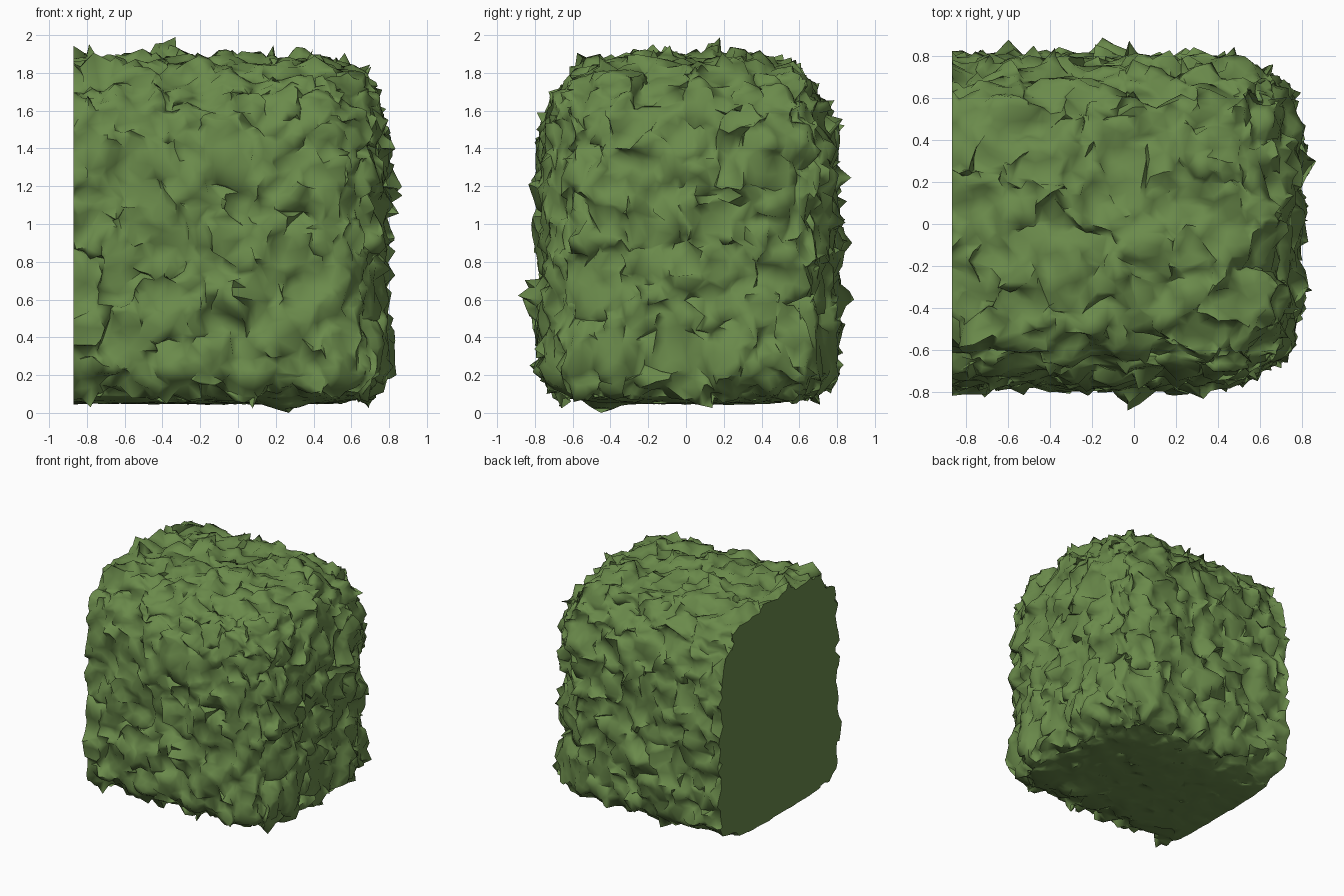
import bpy
import bmesh
import math
import random
from mathutils import Vector, noise

random.seed(7)

cube = bpy.data.objects.get("Cube")
if cube:
    bpy.data.objects.remove(cube, do_unlink=True)

# Leaf colour
LEAF = (0.145, 0.255, 0.07, 1.0)
leaf = bpy.data.materials.new("leaf_green")
leaf.use_nodes = True
leaf.diffuse_color = LEAF
leaf.node_tree.nodes["Principled BSDF"].inputs["Base Color"].default_value = LEAF

# Body limits, and the corner radius on the low and high side of each axis
LOW = Vector((-0.87, -0.755, 0.05))
HIGH = Vector((0.77, 0.775, 1.86))
ROUND_LOW = (0, 0.4, 0.18)
ROUND_HIGH = (0.36, 0.4, 0.5)

# Tufts that stand out furthest: top, front, back, end and underside
TUFTS = [(-0.33, 0.18, 1.99), (-0.03, -0.89, 0.62), (-0.6, 0.88, 0.9),
         (-0.15, 0.89, 0.6), (0.87, 0.3, 1.15), (0.27, -0.45, 0)]
TUFT_RADIUS = 0.14


def rounded(p):
    """Pull a point of the plain box onto the rounded hedge body."""
    core, offset = p.copy(), Vector()
    radius = Vector((1, 1, 1))
    for i in range(3):
        lo, hi = LOW[i] + ROUND_LOW[i], HIGH[i] - ROUND_HIGH[i]
        core[i] = min(max(p[i], lo), hi)
        radius[i] = ROUND_LOW[i] if p[i] < lo else ROUND_HIGH[i]
        offset[i] = (p[i] - core[i]) / radius[i]
    if offset.length < 0.001:
        return p
    offset.normalize()
    return core + Vector(o * r for o, r in zip(offset, radius))


# Dense box, open at the cut end
bm = bmesh.new()
bmesh.ops.create_cube(bm, size=2)
bmesh.ops.subdivide_edges(bm, edges=bm.edges[:], cuts=35, use_grid_fill=True)
cap = [f for f in bm.faces if all(v.co.x < -0.999 for v in f.verts)]
bmesh.ops.delete(bm, geom=cap, context='FACES')

# Round the box
for v in bm.verts:
    box = Vector(LOW[i] + (v.co[i] + 1) / 2 * (HIGH[i] - LOW[i]) for i in range(3))
    v.co = rounded(box)
bm.normal_update()

# Ruffle the foliage: broad lumps, small lumps, jitter and a few leaf tips
moved = {}
for v in bm.verts:
    shift = noise.noise_vector(v.co * 4.5) * 0.05 + noise.noise_vector(v.co * 10) * 0.07
    shift += Vector(random.gauss(0, 0.008) for _ in range(3))
    if random.random() < 0.03:
        shift += v.normal * random.uniform(0.02, 0.06)
    # The underside stays almost flat
    if v.normal.z < -0.93:
        shift.z *= 0.1
    co = v.co + Vector(min(max(s, -0.1), 0.1) for s in shift)
    co.x = LOW.x if v.is_boundary else max(co.x, LOW.x + 0.01)
    co.z = max(co.z, 0.015)
    moved[v] = co
for v, co in moved.items():
    v.co = co

# Pull out the tufts, fading to nothing around each
for tuft in map(Vector, TUFTS):
    nearest = min(bm.verts, key=lambda v: (v.co - tuft).length)
    centre, pull = nearest.co.copy(), tuft - nearest.co
    for v in bm.verts:
        fade = 1 - (v.co - centre).length / TUFT_RADIUS
        if fade > 0 and not v.is_boundary:
            v.co += pull * fade

# Close the cut end with one flat face
bmesh.ops.holes_fill(bm, edges=[e for e in bm.edges if e.is_boundary], sides=0)
bmesh.ops.triangulate(bm, faces=bm.faces[:])
bmesh.ops.recalc_face_normals(bm, faces=bm.faces[:])

mesh = bpy.data.meshes.new("hedge_end")
bm.to_mesh(mesh)
bm.free()
mesh.materials.append(leaf)
hedge = bpy.data.objects.new("hedge_end", mesh)
bpy.context.collection.objects.link(hedge)

# Smooth foliage with sharp creases, flat cut end
bpy.ops.object.select_all(action='DESELECT')
hedge.select_set(True)
bpy.context.view_layer.objects.active = hedge
bpy.ops.object.shade_smooth_by_angle(angle=math.radians(75))
for face in mesh.polygons:
    if face.center.x < LOW.x + 0.0001:
        face.use_smooth = False
